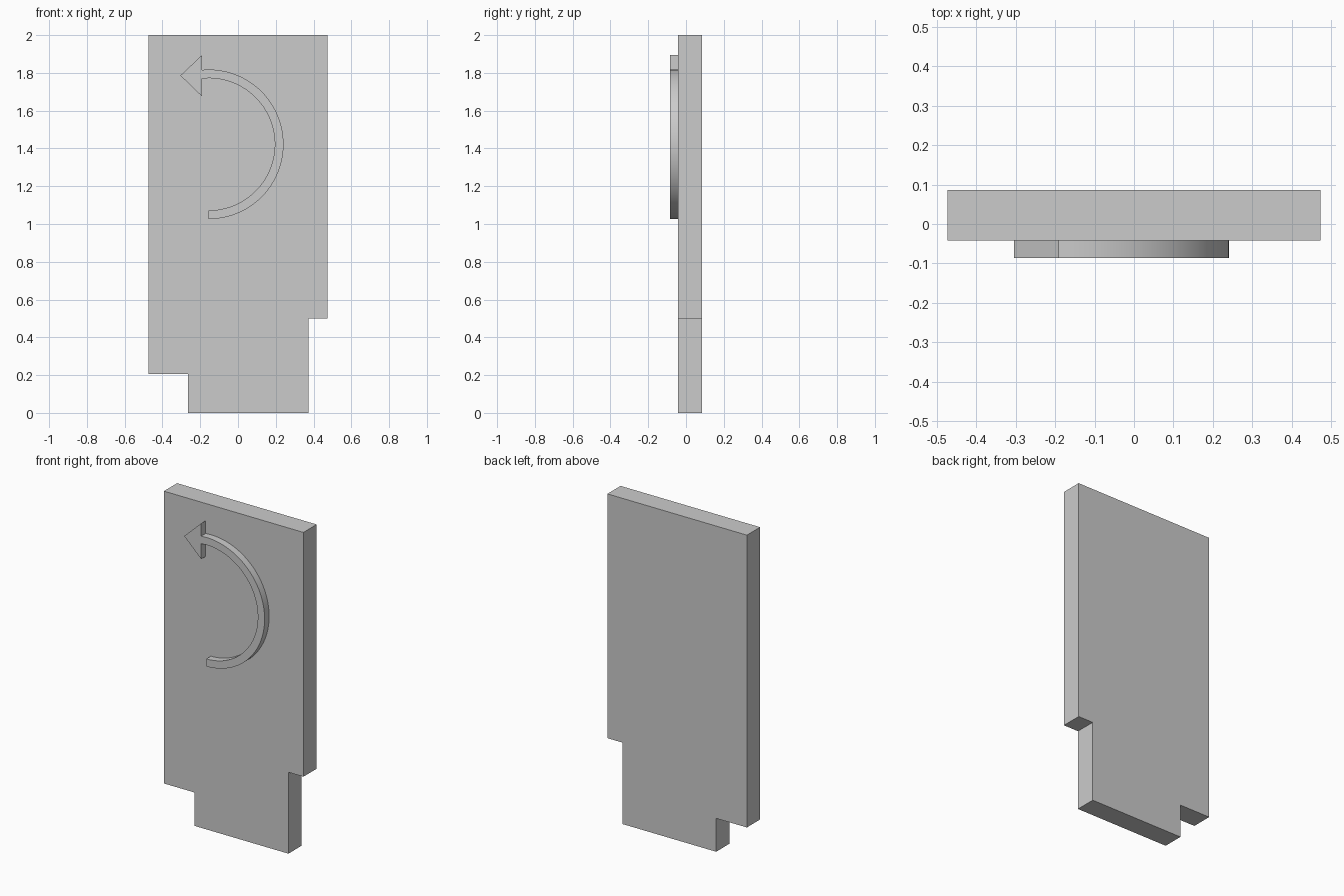
import bpy
import bmesh
from math import sin, cos, pi

if "Cube" in bpy.data.objects:
    bpy.data.objects.remove(bpy.data.objects["Cube"], do_unlink=True)

grey = bpy.data.materials.new("plain_grey")
grey.use_nodes = True
grey.diffuse_color = (0.6, 0.6, 0.6, 1)
grey.node_tree.nodes["Principled BSDF"].inputs["Base Color"].default_value = (0.6, 0.6, 0.6, 1)


def extrude_profile(name, profile, y_front, y_back):
    """Solid made by extruding an x-z outline along y."""
    bm = bmesh.new()
    face = bm.faces.new([bm.verts.new((x, y_front, z)) for x, z in profile])
    ext = bmesh.ops.extrude_face_region(bm, geom=[face])
    moved = [v for v in ext["geom"] if isinstance(v, bmesh.types.BMVert)]
    bmesh.ops.translate(bm, verts=moved, vec=(0, y_back - y_front, 0))
    bmesh.ops.recalc_face_normals(bm, faces=bm.faces)
    mesh = bpy.data.meshes.new(name)
    bm.to_mesh(mesh)
    bm.free()
    mesh.materials.append(grey)
    obj = bpy.data.objects.new(name, mesh)
    bpy.context.collection.objects.link(obj)
    return obj


# Flat panel with a notch at each lower corner
panel = [(-0.474, 2), (0.474, 2), (0.474, 0.5), (0.372, 0.5),
         (0.372, 0), (-0.265, 0), (-0.265, 0.205), (-0.474, 0.205)]
extrude_profile("panel", panel, -0.042, 0.086)

# Raised curved arrow: half ring running into a triangular head
cx, cz, outer, inner, steps = -0.155, 1.422, 0.396, 0.35, 48
neck_x = -0.19


def half_circle(radius):
    return [(cx + radius * cos(a), cz + radius * sin(a))
            for a in (-pi / 2 + pi * i / steps for i in range(steps + 1))]


arrow = half_circle(outer)
arrow += [(neck_x, cz + outer - 0.002), (neck_x, 1.895), (-0.305, 1.786),
          (neck_x, 1.675), (neck_x, cz + inner - 0.002)]
arrow += reversed(half_circle(inner))
curved_arrow = extrude_profile("curved_arrow", arrow, -0.086, -0.042)

bpy.ops.object.select_all(action="DESELECT")
curved_arrow.select_set(True)
bpy.context.view_layer.objects.active = curved_arrow
bpy.ops.object.shade_smooth_by_angle(angle=pi / 6)
